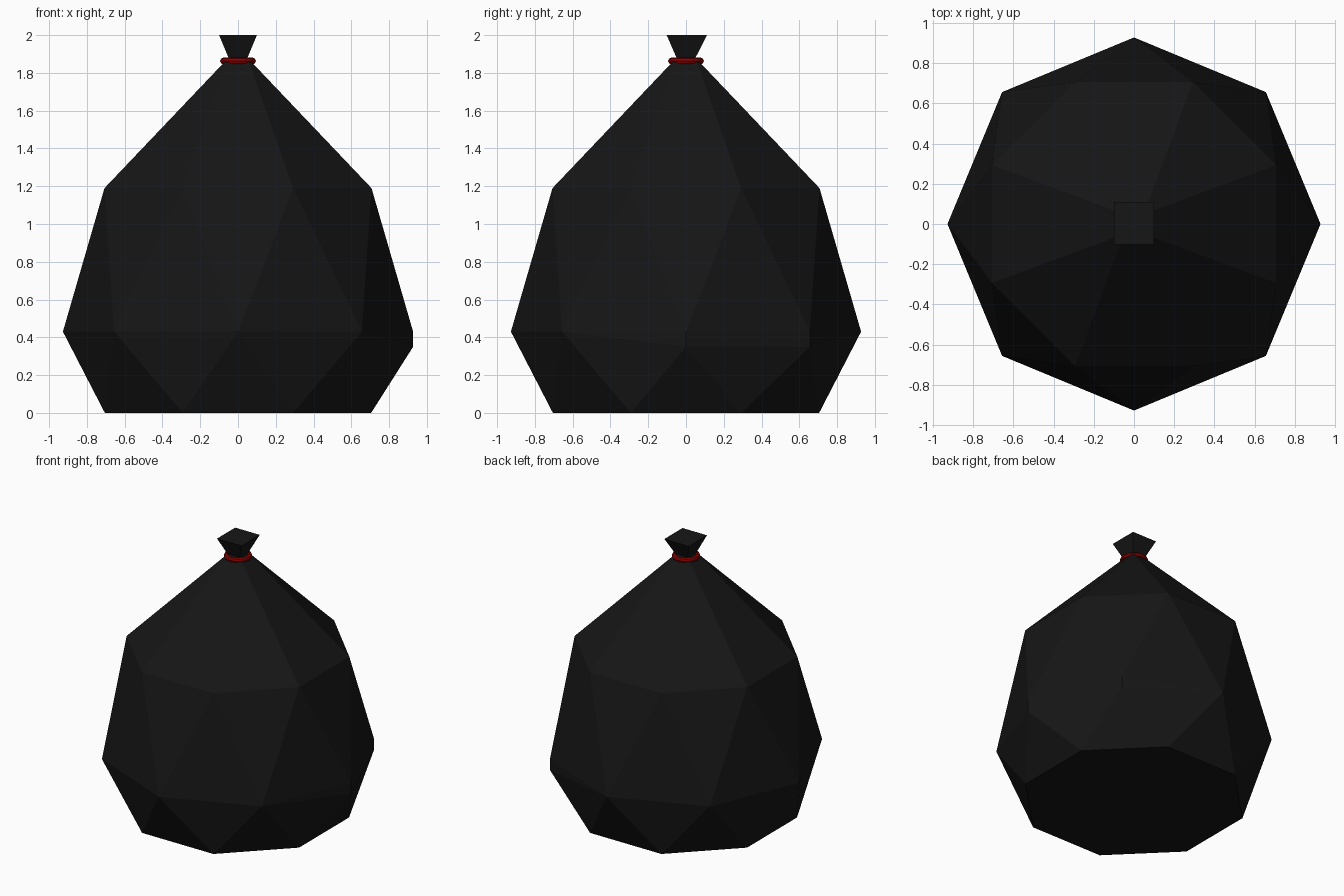
import bpy, bmesh
from math import sin, cos, radians

if "Cube" in bpy.data.objects:
    bpy.data.objects.remove(bpy.data.objects["Cube"])


def material(name, rgb):
    m = bpy.data.materials.new(name)
    m.diffuse_color = (*rgb, 1)
    m.use_nodes = True
    m.node_tree.nodes["Principled BSDF"].inputs["Base Color"].default_value = m.diffuse_color
    return m


black = material("black_plastic", (0.008, 0.008, 0.008))
red = material("red_tie", (0.25, 0.0, 0.0))

bm = bmesh.new()


def ring(radius, z, n, offset):
    pts = []
    for i in range(n):
        a = radians(offset + 360 * i / n)
        pts.append(bm.verts.new((radius * cos(a), radius * sin(a), z)))
    return pts


def face(*verts):
    unique = list(dict.fromkeys(verts))
    if len(unique) > 2:
        bm.faces.new(unique)


# Eight-sided rings, alternately turned by half a step
base = ring(0.763, 0.0, 8, 22.5)
belly = ring(0.927, 0.43, 8, 0)
shoulder = ring(0.765, 1.19, 8, 22.5)
neck = ring(0.071, 1.88, 4, 45)
mouth = ring(0.146, 2.0, 4, 45)
for v in mouth:
    v.co.x *= 0.97
    v.co.y = v.co.y * 1.03 + 0.004

# Belly crease: one short vertical strip on the back right
low = list(belly)
for i in (0, 1):
    low[i] = bm.verts.new((belly[i].co.x, belly[i].co.y, 0.35))

# Triangulated bag sides
for i in range(8):
    j = (i + 1) % 8
    face(base[i], low[j], low[i])
    face(base[i], base[j], low[j])
    face(low[i], low[j], belly[j], belly[i])
    face(belly[i], belly[j], shoulder[i])
    face(belly[j], shoulder[j], shoulder[i])

# Gathered top, square neck and flared mouth
for k in range(4):
    a, b, c = shoulder[2 * k], shoulder[2 * k + 1], shoulder[(2 * k + 2) % 8]
    n, m = neck[k], neck[(k + 1) % 4]
    face(a, b, n)
    face(b, c, m, n)
    face(n, m, mouth[(k + 1) % 4], mouth[k])
face(*mouth)
face(*reversed(base))
bmesh.ops.recalc_face_normals(bm, faces=bm.faces)

mesh = bpy.data.meshes.new("bag")
bm.to_mesh(mesh)
bm.free()
bag = bpy.data.objects.new("bag", mesh)
bpy.context.collection.objects.link(bag)
mesh.materials.append(black)

# Tie around the neck
bpy.ops.mesh.primitive_torus_add(location=(0, 0, 1.863), major_radius=0.077,
                                 minor_radius=0.018, major_segments=24,
                                 minor_segments=8)
tie = bpy.context.object
tie.name = "neck_tie"
tie.data.materials.append(red)
bpy.ops.object.shade_smooth_by_angle()
